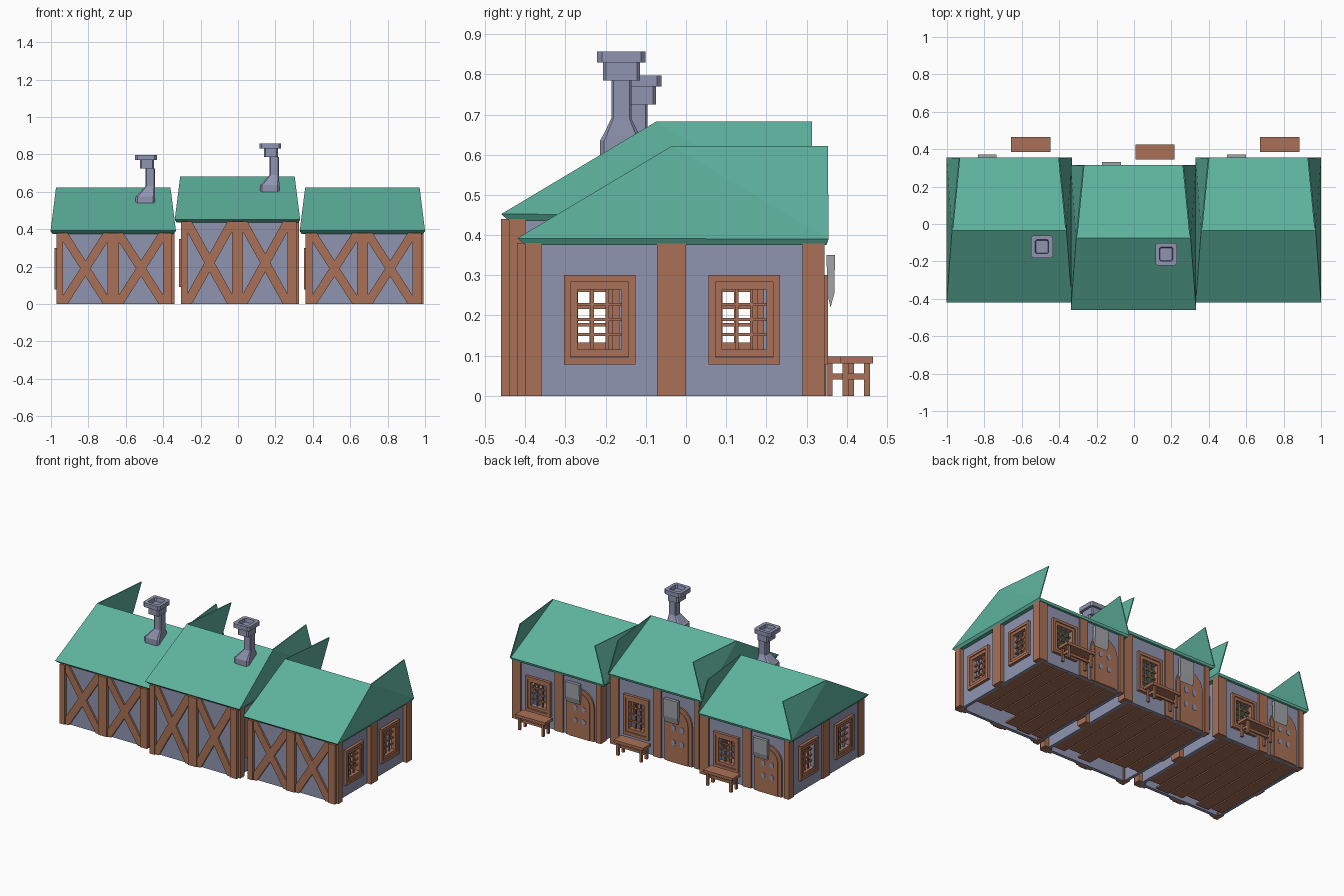
import bpy, bmesh, math, random
from mathutils import Matrix, Vector

random.seed(4)
cube = bpy.data.objects.get("Cube")
if cube:
    bpy.data.objects.remove(cube)


def material(name, rgb):
    m = bpy.data.materials.new(name)
    m.use_nodes = True
    m.diffuse_color = (*rgb, 1)
    m.node_tree.nodes["Principled BSDF"].inputs["Base Color"].default_value = (*rgb, 1)
    return m


PLASTER = material("blue_grey_plaster", (0.28, 0.30, 0.44))
TIMBER = material("brown_timber", (0.40, 0.165, 0.095))
ROOF = material("green_roof", (0.11, 0.44, 0.335))
CLOTH = material("pale_grey", (0.36, 0.37, 0.39))


def finish(name, bm, mat, matrix):
    bmesh.ops.transform(bm, matrix=matrix, verts=bm.verts)
    bmesh.ops.recalc_face_normals(bm, faces=bm.faces)
    mesh = bpy.data.meshes.new(name)
    bm.to_mesh(mesh)
    bm.free()
    mesh.materials.append(mat)
    ob = bpy.data.objects.new(name, mesh)
    bpy.context.collection.objects.link(ob)
    return ob


def boxes(name, items, mat, matrix):
    """Each item is (x0, x1, y0, y1, z0, z1)."""
    bm = bmesh.new()
    for x0, x1, y0, y1, z0, z1 in items:
        place = Matrix.Translation(((x0 + x1) / 2, (y0 + y1) / 2, (z0 + z1) / 2))
        size = Matrix.Diagonal((x1 - x0, y1 - y0, z1 - z0, 1))
        bmesh.ops.create_cube(bm, size=1, matrix=place @ size)
    return finish(name, bm, mat, matrix)


def prisms(name, outlines, n0, n1, mat, matrix):
    """Extrude (u, z) outlines along the wall normal."""
    bm = bmesh.new()
    for pts in outlines:
        a = [bm.verts.new((u, n0, z)) for u, z in pts]
        b = [bm.verts.new((u, n1, z)) for u, z in pts]
        bm.faces.new(a)
        bm.faces.new(b[::-1])
        for i in range(len(pts)):
            j = (i + 1) % len(pts)
            bm.faces.new((a[i], a[j], b[j], b[i]))
    return finish(name, bm, mat, matrix)


def wall_space(house, right, normal, origin):
    """Local frame of a wall: u along it, n outwards, z up."""
    m = Matrix((right, normal, (0, 0, 1))).transposed().to_4x4()
    return house @ Matrix.Translation(origin) @ m


WIN_Z0, WIN_Z1 = 0.115, 0.265
HALF = 0.055
WALL_H = 0.38


def wall(name, u0, u1, windows, m):
    parts, u = [], u0
    for c in windows:
        parts += [(u, c - HALF, -0.02, 0, 0, WALL_H),
                  (c - HALF, c + HALF, -0.02, 0, 0, WIN_Z0),
                  (c - HALF, c + HALF, -0.02, 0, WIN_Z1, WALL_H)]
        u = c + HALF
    parts.append((u, u1, -0.02, 0, 0, WALL_H))
    boxes(name, parts, PLASTER, m)


def ring(c, half, z0, z1, w, n0, n1):
    return [(c - half - w, c - half, n0, n1, z0 - w, z1 + w),
            (c + half, c + half + w, n0, n1, z0 - w, z1 + w),
            (c - half, c + half, n0, n1, z0 - w, z0),
            (c - half, c + half, n0, n1, z1, z1 + w)]


def window(name, c, m):
    parts = ring(c, HALF + 0.017, WIN_Z0 - 0.02, WIN_Z1 + 0.018, 0.017, -0.005, 0.018)
    parts += ring(c, HALF, WIN_Z0, WIN_Z1, 0.018, -0.02, 0.012)
    for t in (-1, 1):
        u = c + t * HALF / 3
        parts.append((u - 0.004, u + 0.004, -0.014, -0.004, WIN_Z0, WIN_Z1))
    for k in (1, 2, 3):
        z = WIN_Z0 + (WIN_Z1 - WIN_Z0) * k / 4
        parts.append((c - HALF, c + HALF, -0.014, -0.004, z - 0.004, z + 0.004))
    boxes(name, parts, TIMBER, m)


def arch(c, half, spring):
    pts = [(c + half, 0)]
    for i in range(11):
        a = math.pi * i / 10
        pts.append((c + half * math.cos(a), spring + half * math.sin(a)))
    return pts + [(c - half, 0)]


def brace(u0, u1, w=0.024):
    """Two crossing beams filling a bay."""
    z0, z1 = 0.0, WALL_H
    return [[(u0, z0), (u0 + w, z0), (u1, z1 - 2 * w), (u1, z1), (u1 - w, z1), (u0, z0 + 2 * w)],
            [(u1, z0), (u1 - w, z0), (u0, z1 - 2 * w), (u0, z1), (u0 + w, z1), (u1, z0 + 2 * w)]]


def roof(m):
    bm = bmesh.new()
    V = lambda *p: bm.verts.new(p)
    sides = []
    for s in (-1, 1):
        sides.append((V(s * 0.325, -0.40, -0.005), V(s * 0.335, -0.42, 0.012), V(s * 0.306, -0.035, 0.242),
                      V(s * 0.335, 0.355, 0.01), V(s * 0.325, 0.35, -0.005)))
    for i in range(5):
        j = (i + 1) % 5
        bm.faces.new((sides[0][i], sides[0][j], sides[1][j], sides[1][i]))
    for pts in sides:
        bm.faces.new((pts[1], pts[2], pts[3]))
        bm.faces.new((pts[0], pts[1], pts[3], pts[4]))
    finish("roof", bm, ROOF, m)
    # flared gable panels rising behind the ridge
    for s in (-1, 1):
        bm = bmesh.new()
        outer = [bm.verts.new(p) for p in ((s * 0.306, -0.035, 0.242), (s * 0.268, 0.353, 0.242), (s * 0.335, 0.355, 0.01))]
        inner = [bm.verts.new(v.co - Vector((s * 0.006, 0, 0))) for v in outer]
        bm.faces.new(outer)
        bm.faces.new(inner[::-1])
        for i in range(3):
            j = (i + 1) % 3
            bm.faces.new((outer[i], outer[j], inner[j], inner[i]))
        finish("gable_panel", bm, ROOF, m)


def chimney(m):
    # centre x, half width, half depth, height
    sections = [(0.172, 0.052, 0.053, 0.14), (0.172, 0.052, 0.053, 0.195), (0.178, 0.046, 0.047, 0.205),
                (0.197, 0.025, 0.025, 0.25), (0.197, 0.025, 0.025, 0.345), (0.18, 0.037, 0.046, 0.345),
                (0.18, 0.037, 0.046, 0.39), (0.175, 0.058, 0.06, 0.39), (0.175, 0.058, 0.06, 0.417),
                (0.175, 0.036, 0.038, 0.417), (0.175, 0.032, 0.034, 0.395)]
    bm = bmesh.new()
    rings = []
    for cx, hx, hy, z in sections:
        k = 0.2 * hx
        pts = [(hx, hy - k), (hx - k, hy), (k - hx, hy), (-hx, hy - k),
               (-hx, k - hy), (k - hx, -hy), (hx - k, -hy), (hx, k - hy)]
        rings.append([bm.verts.new((cx + x, -0.121 + y, z)) for x, y in pts])
    for a, b in zip(rings, rings[1:]):
        for i in range(8):
            j = (i + 1) % 8
            bm.faces.new((a[i], a[j], b[j], b[i]))
    bm.faces.new(rings[0][::-1])
    bm.faces.new(rings[-1])
    finish("chimney", bm, PLASTER, m)


def bench(m):
    parts = [(0.01, 0.22, 0.385, 0.465, 0.08, 0.098)]
    for x in (0.025, 0.19):
        for y in (0.39, 0.443):
            parts.append((x, x + 0.015, y, y + 0.015, 0, 0.08))
        parts.append((x + 0.003, x + 0.012, 0.395, 0.45, 0.04, 0.056))
    parts.append((0.03, 0.2, 0.418, 0.43, 0.04, 0.056))
    boxes("bench", parts, TIMBER, m)


def house(cx, dy, height, has_chimney):
    base = Matrix.Translation((cx, dy, 0))
    body = base @ Matrix.Diagonal((1, 1, height / WALL_H, 1))
    top = base @ Matrix.Translation((0, 0, height))
    front = wall_space(body, (1, 0, 0), (0, -1, 0), (0, -0.40, 0))
    back = wall_space(body, (1, 0, 0), (0, 1, 0), (0, 0.335, 0))
    left = wall_space(body, (0, 1, 0), (1, 0, 0), (0.30, 0, 0))
    right = wall_space(body, (0, 1, 0), (-1, 0, 0), (-0.295, 0, 0))

    # front wall with crossed timbers
    wall("front_wall", -0.295, 0.30, [], front)
    boxes("front_posts", [(-0.303, -0.268, -0.03, 0.02, 0, WALL_H), (-0.03, 0.03, -0.005, 0.02, 0, WALL_H),
                          (0.267, 0.315, -0.03, 0.02, 0, WALL_H)], TIMBER, front)
    prisms("front_braces", brace(-0.268, -0.03) + brace(0.03, 0.267), -0.003, 0.012, TIMBER, front)

    # side walls with two windows each
    for name, m, out in (("left", left, 0.028), ("right", right, 0.008)):
        wall(name + "_wall", -0.40, 0.335, [-0.215, 0.145], m)
        boxes(name + "_posts", [(-0.40, -0.36, -0.02, out, 0, WALL_H), (-0.072, 0, -0.02, out, 0, WALL_H),
                                (0.29, 0.345, -0.02, out, 0, WALL_H)], TIMBER, m)
        for c in (-0.215, 0.145):
            window(name + "_window", c, m)

    # back wall with window, door and hanging banner
    wall("back_wall", -0.295, 0.30, [0.14], back)
    window("back_window", 0.14, back)
    boxes("back_posts", [(-0.303, -0.27, -0.02, 0.01, 0, WALL_H), (-0.035, 0.025, -0.02, 0.01, 0, WALL_H),
                         (0.267, 0.315, -0.02, 0.01, 0, WALL_H)], TIMBER, back)
    prisms("door_frame", [arch(-0.155, 0.098, 0.215)], 0, 0.01, TIMBER, back)
    prisms("door", [arch(-0.155, 0.072, 0.215)], 0.01, 0.014, TIMBER, back)
    discs = []
    for u in (-0.185, -0.125):
        for z in (0.11, 0.19):
            discs.append([(u + 0.014 * math.cos(k * math.pi / 4), z + 0.018 * math.sin(k * math.pi / 4)) for k in range(8)])
    prisms("door_studs", discs, 0.014, 0.017, PLASTER, back)
    side = wall_space(body, (0, 1, 0), (1, 0, 0), (-0.117, 0, 0))
    prisms("banner", [[(0.35, 0.35), (0.371, 0.35), (0.369, 0.255), (0.36, 0.22), (0.351, 0.255)]],
           -0.05, 0.05, CLOTH, side)

    # staggered floor boards
    planks = []
    for i in range(6):
        x = -0.29 + i * 0.098
        planks.append((x, x + 0.09, -0.38 + random.uniform(0, 0.14), 0.33, 0.002, 0.012))
    boxes("floor_boards", planks, TIMBER, base)

    roof(top)
    bench(base)
    if has_chimney:
        chimney(top)


# row of three houses
house(-0.667, 0, 0.38, True)
house(-0.003, -0.04, 0.44, True)
house(0.665, 0, 0.38, False)
